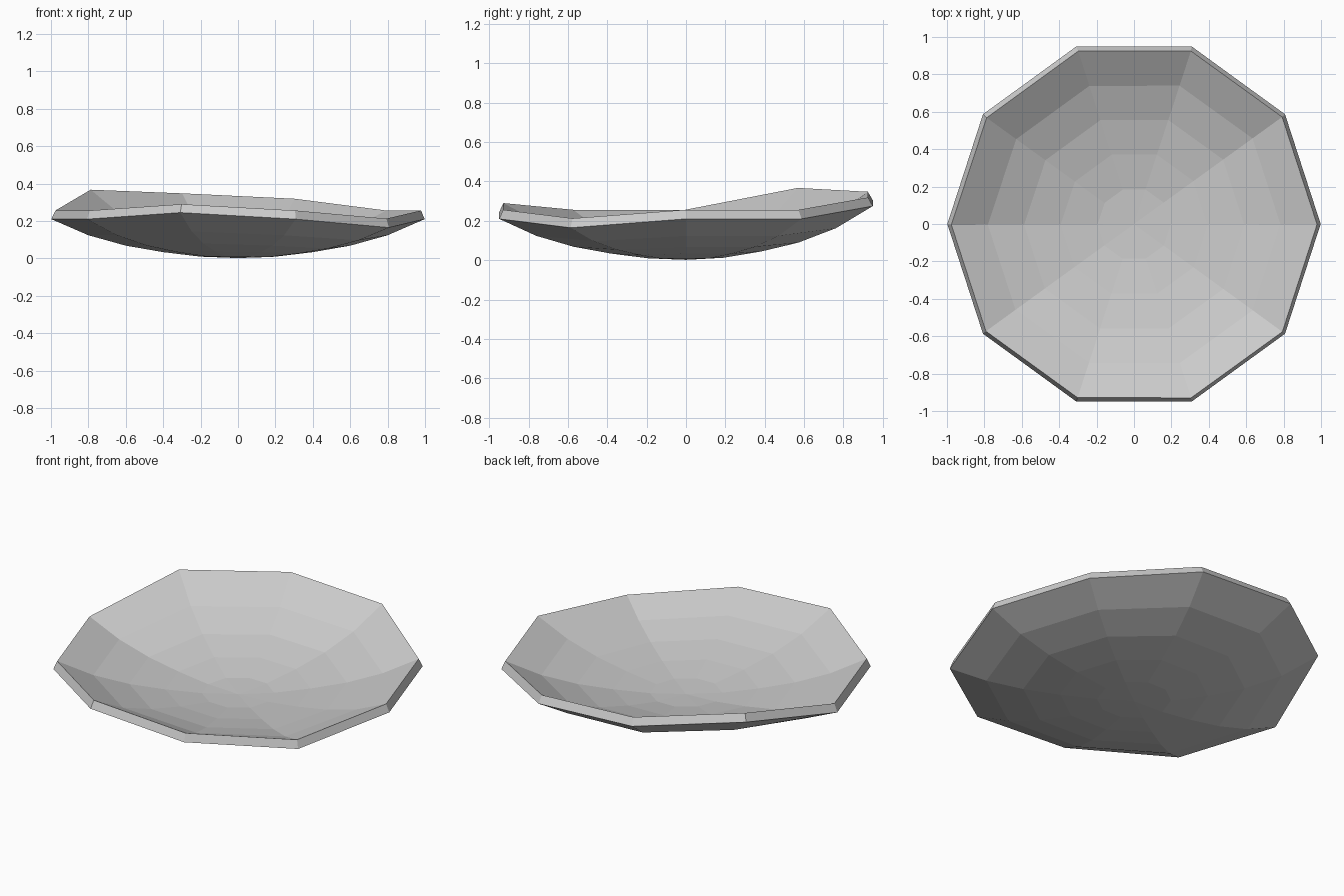
import bpy
import bmesh
from math import cos, sin, radians

cube = bpy.data.objects.get("Cube")
if cube:
    bpy.data.objects.remove(cube, do_unlink=True)

# Stone grey material
GREY = (0.6, 0.6, 0.6, 1)
mat = bpy.data.materials.new("stone_grey")
mat.use_nodes = True
mat.diffuse_color = GREY
bsdf = next(n for n in mat.node_tree.nodes if n.type == 'BSDF_PRINCIPLED')
bsdf.inputs["Base Color"].default_value = GREY

# Underside height at each rim corner, counter-clockwise from +x
RIM = [0.21, 0.21, 0.275, 0.305, 0.325, 0.21, 0.21, 0.245, 0.21, 0.165]
# Bowl profile: (radius, share of the rim height)
PROFILE = [(0.2, 0.045), (0.4, 0.16), (0.6, 0.325), (0.8, 0.59), (0.998, 1.0)]
SIDES = len(RIM)

# Dish shell: uneven concentric rings around a centre point
bm = bmesh.new()
centre = bm.verts.new((0, 0, 0.002))
rings = []
for radius, share in PROFILE:
    ring = []
    for i, height in enumerate(RIM):
        a = radians(i * 360 / SIDES)
        ring.append(bm.verts.new((radius * cos(a), radius * sin(a), height * share)))
    rings.append(ring)
for i in range(SIDES):
    j = (i + 1) % SIDES
    bm.faces.new((centre, rings[0][i], rings[0][j]))
    for inner, outer in zip(rings, rings[1:]):
        bm.faces.new((inner[i], outer[i], outer[j], inner[j]))

mesh = bpy.data.meshes.new("dish")
bm.to_mesh(mesh)
bm.free()
mesh.materials.append(mat)
dish = bpy.data.objects.new("dish", mesh)
bpy.context.collection.objects.link(dish)

# Wall thickness grows towards the inside of the bowl
wall = dish.modifiers.new("wall", 'SOLIDIFY')
wall.thickness = 0.05
wall.offset = 1
wall.use_even_offset = True
